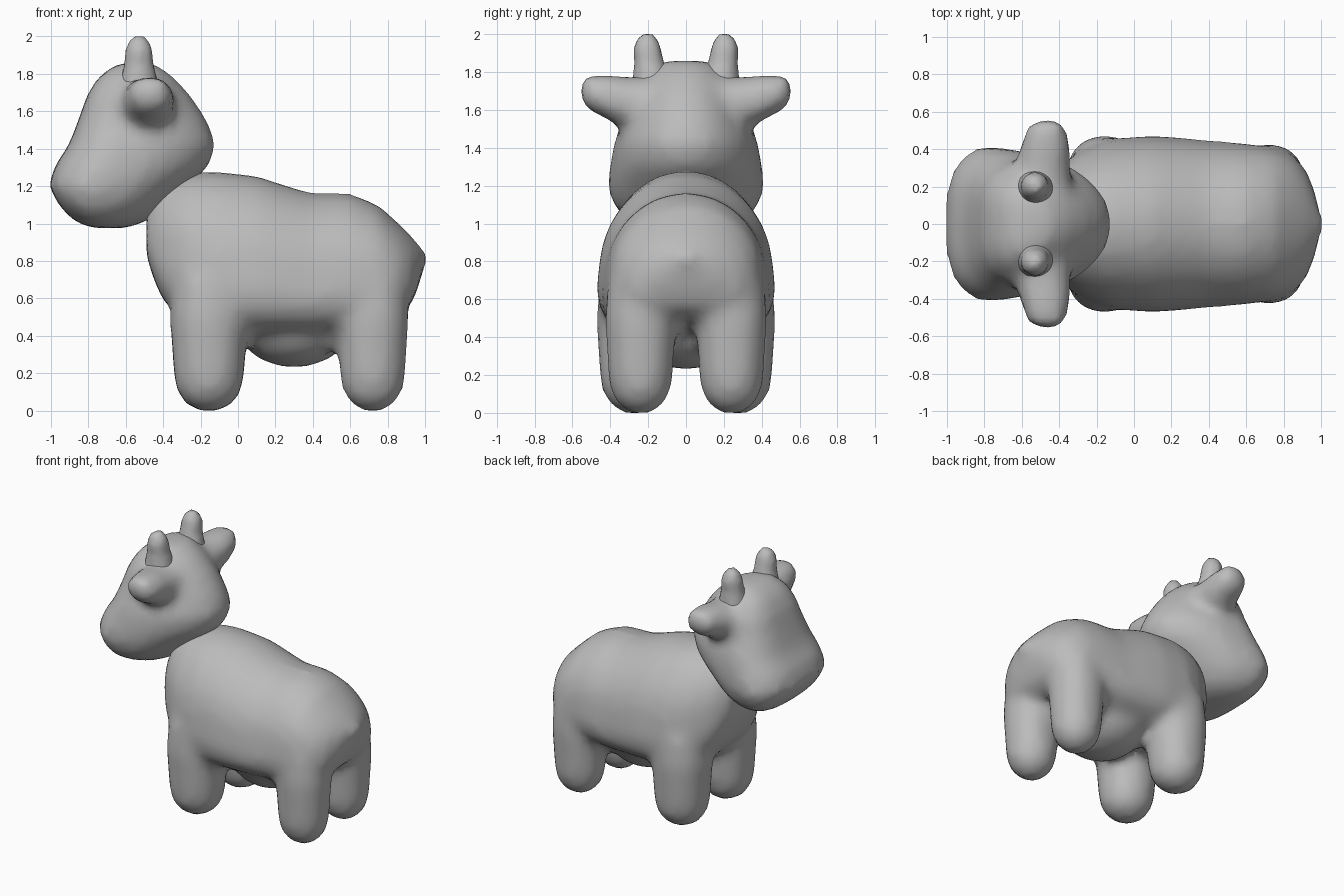
import bpy, bmesh, math
from mathutils import Matrix

cube = bpy.data.objects.get("Cube")
if cube:
    bpy.data.objects.remove(cube)

clay = bpy.data.materials.new("grey_clay")
clay.use_nodes = True
clay.diffuse_color = (0.5, 0.5, 0.5, 1)
bsdf = clay.node_tree.nodes["Principled BSDF"]
bsdf.inputs["Base Color"].default_value = (0.5, 0.5, 0.5, 1)
bsdf.inputs["Roughness"].default_value = 0.7


def loft(bm, axis, sections, low_power=2.1, taper=0.0, sides=32):
    """Rings along an axis, each (position, u0, u1, v0, v1); squarer and wider towards u0."""
    rings = []
    for t, u0, u1, v0, v1 in sections:
        ring = []
        for i in range(sides):
            a = math.tau * i / sides
            c, s = math.cos(a), math.sin(a)
            e = 2 / (low_power if c < 0 else 2.1)
            cu = math.copysign(abs(c) ** e, c)
            sv = math.copysign(abs(s) ** e, s) * (1 - taper * max(cu, -0.5))
            u = (u0 + u1) / 2 + (u1 - u0) / 2 * cu
            v = (v0 + v1) / 2 + (v1 - v0) / 2 * sv
            co = {"x": (t, v, u), "y": (u, t, v), "z": (u, v, t)}[axis]
            ring.append(bm.verts.new(co))
        rings.append(ring)
    faces = [bm.faces.new((a[i], a[(i + 1) % sides], b[(i + 1) % sides], b[i]))
             for a, b in zip(rings, rings[1:]) for i in range(sides)]
    faces += [bm.faces.new(rings[0]), bm.faces.new(rings[-1])]
    bmesh.ops.recalc_face_normals(bm, faces=faces)


def ellipsoid(bm, center, radii):
    matrix = Matrix.Translation(center) @ Matrix.Diagonal((*radii, 1))
    bmesh.ops.create_uvsphere(bm, u_segments=24, v_segments=16, radius=1, matrix=matrix)


def finish(name, bm, voxel, rounds):
    """Fuse the overlapping pieces into one soft skin."""
    mesh = bpy.data.meshes.new(name)
    bm.to_mesh(mesh)
    bm.free()
    mesh.materials.append(clay)
    obj = bpy.data.objects.new(name, mesh)
    bpy.context.collection.objects.link(obj)
    fuse = obj.modifiers.new("fuse", "REMESH")
    fuse.mode = "VOXEL"
    fuse.voxel_size = voxel
    fuse.use_smooth_shade = True
    soften = obj.modifiers.new("soften", "SMOOTH")
    soften.factor = 0.5
    soften.iterations = rounds


def leg(bm, side, x, y, rx, ry):
    profile = [(0.0, 0.35), (0.02, 0.54), (0.06, 0.76), (0.12, 0.91), (0.2, 0.98),
               (0.35, 1.03), (0.5, 1.08), (0.7, 0.98)]
    loft(bm, "z", [(z, x - rx * k, x + rx * k, side * y - ry * k, side * y + ry * k)
                   for z, k in profile])


# Body: trunk, belly, tail stub and four legs
bm = bmesh.new()
trunk = [(-0.49, 0.83, 1.08, 0.17), (-0.45, 0.70, 1.17, 0.235), (-0.40, 0.59, 1.23, 0.295),
         (-0.28, 0.46, 1.27, 0.385), (-0.13, 0.40, 1.28, 0.44), (0.1, 0.40, 1.255, 0.455),
         (0.25, 0.40, 1.205, 0.445), (0.4, 0.40, 1.16, 0.43), (0.6, 0.42, 1.16, 0.415),
         (0.75, 0.48, 1.10, 0.395), (0.86, 0.51, 1.0, 0.35), (0.93, 0.57, 0.93, 0.265),
         (0.97, 0.68, 0.88, 0.16), (0.99, 0.76, 0.86, 0.09)]
loft(bm, "x", [(x, z0, z1, -w, w) for x, z0, z1, w in trunk], 3.6, 0.13)
ellipsoid(bm, (0.3, 0, 0.46), (0.31, 0.3, 0.23))
ellipsoid(bm, (0.94, 0, 0.81), (0.08, 0.1, 0.06))
for side in (-1, 1):
    leg(bm, side, -0.155, 0.265, 0.195, 0.195)
    leg(bm, side, 0.72, 0.24, 0.18, 0.175)
finish("body", bm, 0.04, 6)

# Head with ears
bm = bmesh.new()
skull = [(0.975, -0.78, -0.60, 0.17), (1.015, -0.88, -0.48, 0.29), (1.10, -0.96, -0.38, 0.37),
         (1.2, -1.01, -0.27, 0.395), (1.3, -0.985, -0.16, 0.385), (1.42, -0.905, -0.115, 0.365),
         (1.55, -0.855, -0.165, 0.32), (1.68, -0.81, -0.25, 0.28), (1.78, -0.75, -0.34, 0.225),
         (1.84, -0.67, -0.42, 0.155), (1.86, -0.61, -0.48, 0.10)]
loft(bm, "z", [(z, x0, x1, -w, w) for z, x0, x1, w in skull], 3, 0.18)
ear = [(0.15, -0.65, -0.33, 1.49, 1.77), (0.3, -0.64, -0.34, 1.50, 1.775), (0.4, -0.61, -0.34, 1.54, 1.785),
       (0.48, -0.59, -0.355, 1.58, 1.785), (0.53, -0.56, -0.37, 1.61, 1.78), (0.558, -0.51, -0.41, 1.66, 1.75)]
for side in (-1, 1):
    loft(bm, "y", [(side * y, *rest) for y, *rest in ear])
finish("head", bm, 0.04, 4)

# Horns
horn = [(1.72, 0.11, 0.18), (1.79, 0.095, 0.185), (1.85, 0.08, 0.195), (1.93, 0.073, 0.205),
        (1.97, 0.058, 0.205), (2.0, 0.032, 0.205)]
for side, name in ((-1, "right_horn"), (1, "left_horn")):
    bm = bmesh.new()
    loft(bm, "z", [(z, -0.53 - r, -0.53 + r, side * y - r, side * y + r) for z, r, y in horn], sides=16)
    finish(name, bm, 0.025, 2)
